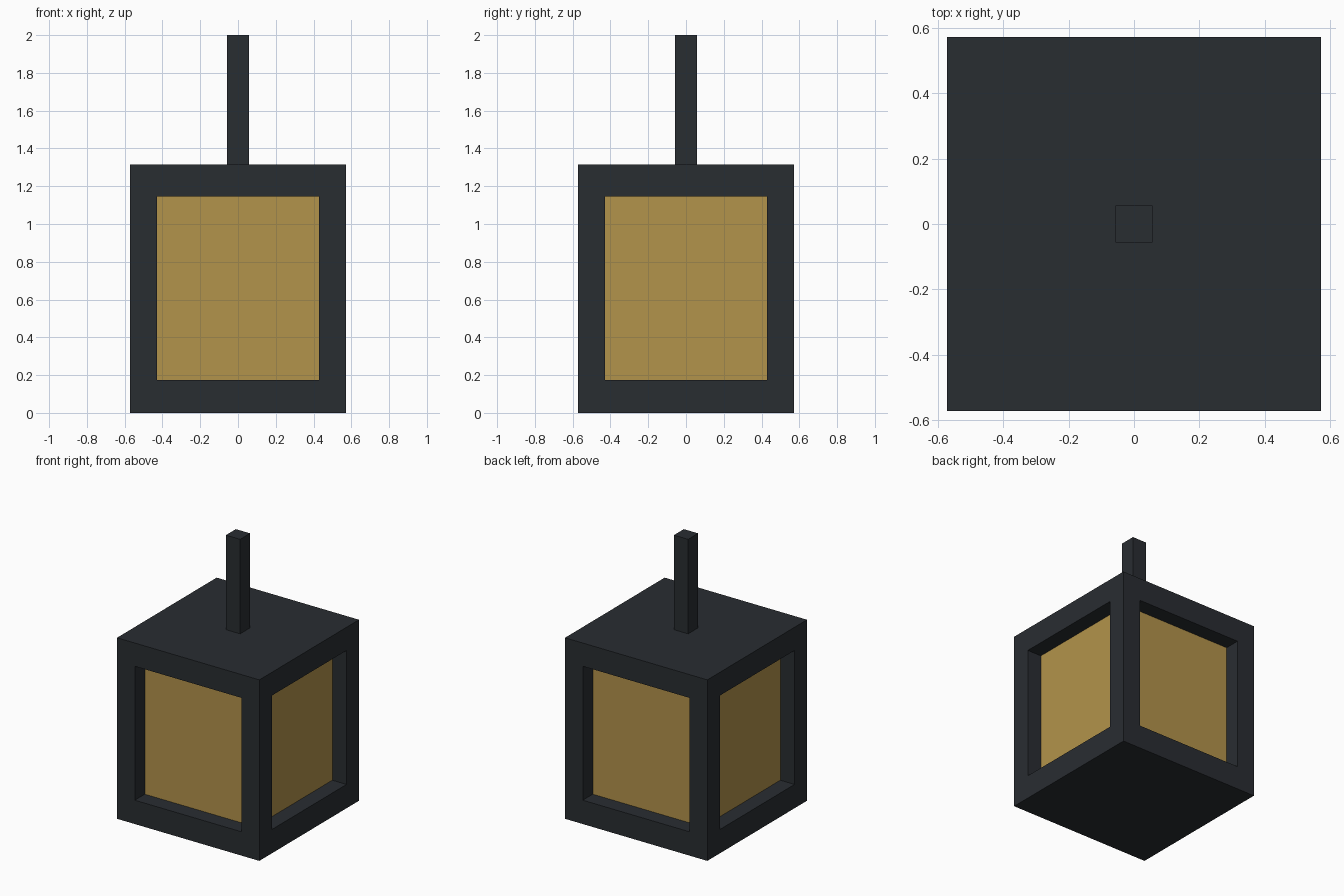
import bpy

if "Cube" in bpy.data.objects:
    bpy.data.objects.remove(bpy.data.objects["Cube"])


def material(name, rgb):
    m = bpy.data.materials.new(name)
    m.diffuse_color = (*rgb, 1.0)
    m.use_nodes = True
    m.node_tree.nodes["Principled BSDF"].inputs["Base Color"].default_value = m.diffuse_color
    return m


IRON = material("dark_iron", (0.022, 0.026, 0.031))
GLASS = material("amber_glass", (0.45, 0.292, 0.07))


def box(name, x, y, z0, z1, width, mat):
    """Square-section box centred on (x, y), from z0 to z1."""
    bpy.ops.mesh.primitive_cube_add(size=1, location=(x, y, (z0 + z1) / 2))
    ob = bpy.context.object
    ob.name = name
    ob.scale = (width, width, z1 - z0)
    bpy.ops.object.transform_apply(location=False, rotation=False, scale=True)
    ob.data.materials.append(mat)
    return ob


WIDTH, POST = 1.143, 0.143
BOTTOM, TOP, ROOF = 0.173, 1.145, 1.314

# Base and roof slabs
box("base", 0, 0, 0, BOTTOM, WIDTH, IRON)
box("roof", 0, 0, TOP, ROOF, WIDTH, IRON)

# Corner posts
offset = (WIDTH - POST) / 2
for sx, side in ((-1, "left"), (1, "right")):
    for sy, end in ((-1, "front"), (1, "back")):
        box(f"{end}_{side}_post", sx * offset, sy * offset, BOTTOM, TOP, POST, IRON)

# Recessed glass core, set into the posts
box("glass", 0, 0, BOTTOM, TOP, 0.914, GLASS)

# Hanging rod
box("hanging_rod", 0, 0, ROOF, 2.0, 0.114, IRON)
